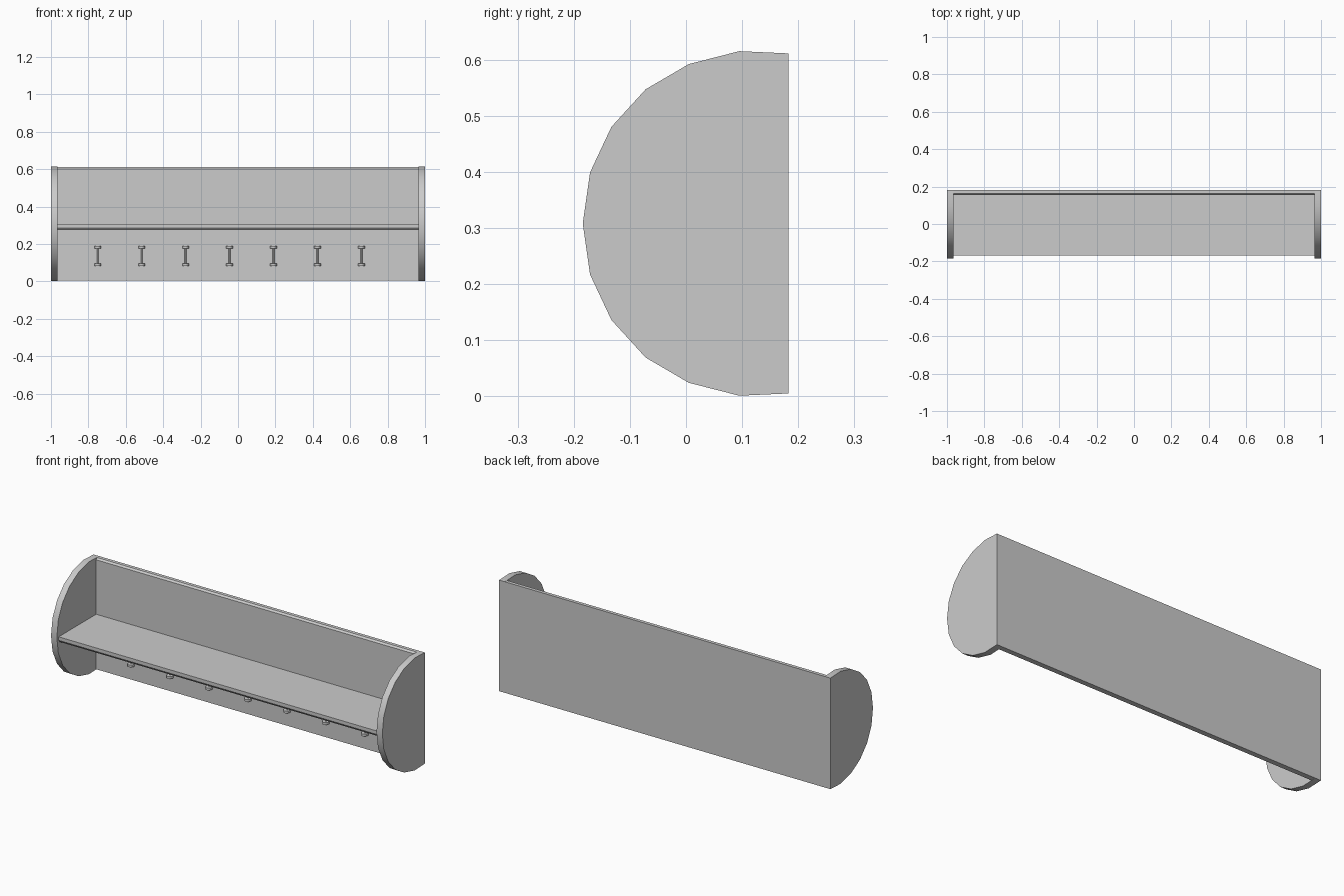
import bpy, bmesh, math
from mathutils import Vector

cube = bpy.data.objects.get("Cube")
if cube:
    bpy.data.objects.remove(cube, do_unlink=True)

grey = bpy.data.materials.new("plain_grey")
grey.use_nodes = True
colour = (0.6, 0.6, 0.6, 1)
grey.diffuse_color = colour
grey.node_tree.nodes["Principled BSDF"].inputs["Base Color"].default_value = colour


def finish(bm, name, smooth=False):
    bmesh.ops.recalc_face_normals(bm, faces=bm.faces)
    mesh = bpy.data.meshes.new(name)
    bm.to_mesh(mesh)
    bm.free()
    mesh.materials.append(grey)
    obj = bpy.data.objects.new(name, mesh)
    bpy.context.collection.objects.link(obj)
    if smooth:
        bpy.ops.object.select_all(action='DESELECT')
        obj.select_set(True)
        bpy.context.view_layer.objects.active = obj
        bpy.ops.object.shade_smooth_by_angle(angle=math.radians(30))
    return obj


def extrude(bm, points, offset):
    """Turn a flat outline into a closed solid."""
    face = bm.faces.new([bm.verts.new(p) for p in points])
    new = bmesh.ops.extrude_face_region(bm, geom=[face], use_keep_orig=True)
    verts = [g for g in new["geom"] if isinstance(g, bmesh.types.BMVert)]
    bmesh.ops.translate(bm, verts=verts, vec=Vector(offset))


def board(name, outline, x0, x1, smooth=False):
    """Solid with a y-z outline running along x."""
    bm = bmesh.new()
    extrude(bm, [(x0, y, z) for y, z in outline], (x1 - x0, 0, 0))
    return finish(bm, name, smooth)


# Rounded end panels: upper half of the outline, mirrored about mid height
MID, INNER = 0.308, 0.965
upper = [(0.183, 0.303), (0.095, 0.307), (0.005, 0.284), (-0.072, 0.239),
         (-0.133, 0.172), (-0.171, 0.091)]
outline = [(y, MID + h) for y, h in upper] + [(-0.184, MID)]
outline += [(y, MID - h) for y, h in reversed(upper)]
board("left_end_panel", outline, INNER, 1, True)
board("right_end_panel", outline, -1, -INNER, True)

# Back board with a small chamfer on the top front edge
board("back_board", [(0.183, 0.005), (0.155, 0.005), (0.155, 0.602),
                     (0.164, 0.611), (0.183, 0.611)], -INNER, INNER)

# Shelf with a small chamfer on the lower front edge
board("shelf", [(0.155, 0.305), (-0.168, 0.305), (-0.168, 0.286),
                (-0.159, 0.274), (0.155, 0.274)], -INNER, INNER)


# Row of coat hooks: two half-round ends joined by a slim stem
def half_round(bm, z, radius, height):
    arc = [math.pi * (1 + i / 10) for i in range(11)]
    extrude(bm, [(radius * math.cos(a), 0.156 + 1.4 * radius * math.sin(a), z)
                 for a in arc], (0, 0, height))


for i in range(7):
    bm = bmesh.new()
    half_round(bm, 0.083, 0.018, 0.012)
    half_round(bm, 0.177, 0.018, 0.012)
    half_round(bm, 0.095, 0.005, 0.082)
    hook = finish(bm, f"hook_{i + 1}", True)
    hook.location.x = -0.75 + 0.235 * i
